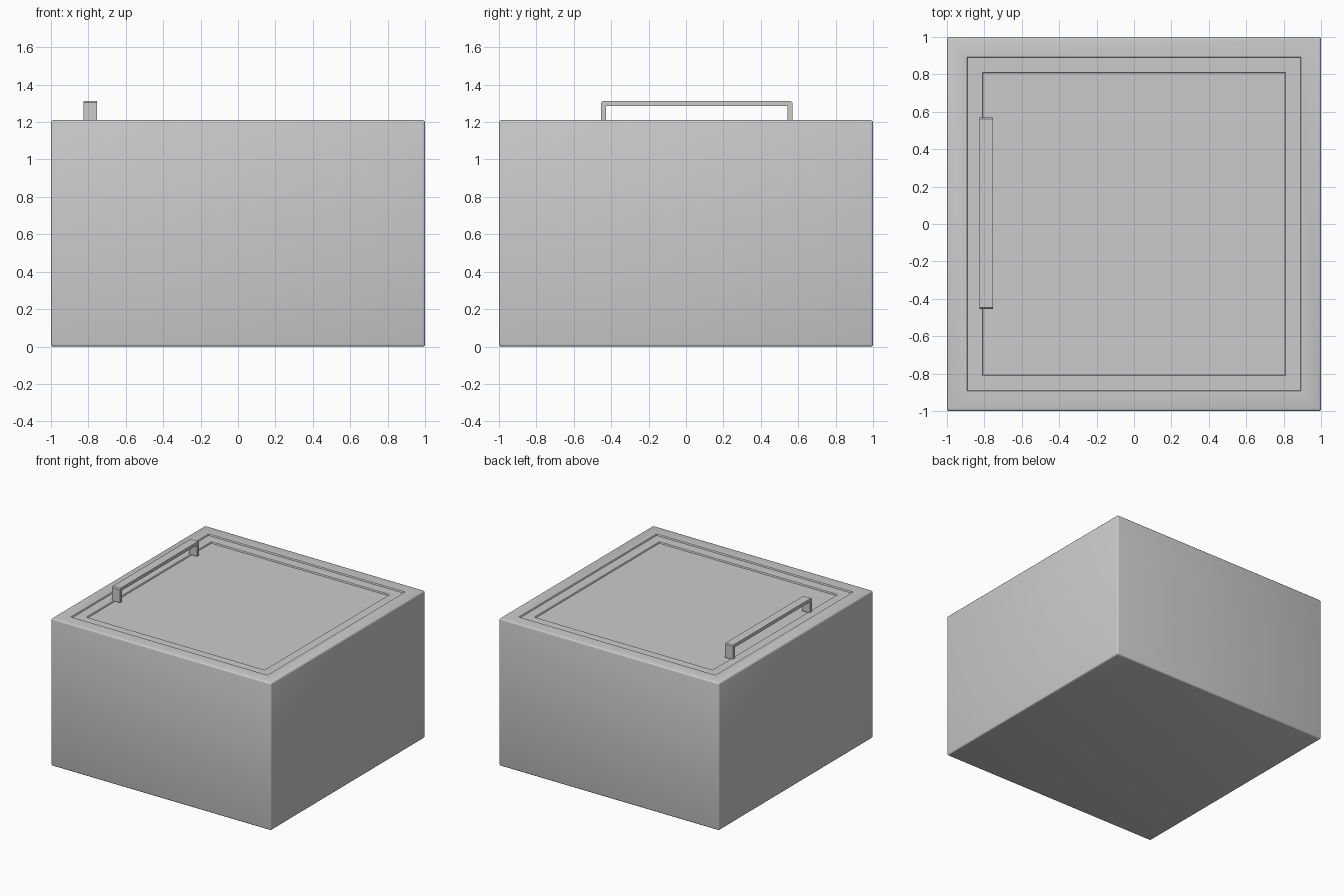
import bpy, bmesh, math

if "Cube" in bpy.data.objects:
    bpy.data.objects.remove(bpy.data.objects["Cube"])


def finish(bm, name):
    bmesh.ops.recalc_face_normals(bm, faces=bm.faces[:])
    mesh = bpy.data.meshes.new(name)
    bm.to_mesh(mesh)
    bm.free()
    obj = bpy.data.objects.new(name, mesh)
    bpy.context.collection.objects.link(obj)
    bpy.ops.object.select_all(action='DESELECT')
    obj.select_set(True)
    bpy.context.view_layer.objects.active = obj
    bpy.ops.object.shade_smooth_by_angle(angle=math.radians(40))
    return obj


# Chest body with softened edges
TOP, SOFT = 1.21, 0.012
bm = bmesh.new()
bmesh.ops.create_cube(bm, size=1)
for v in bm.verts:
    v.co = (v.co.x * 2, v.co.y * 2, (v.co.z + 0.5) * TOP)
bmesh.ops.bevel(bm, geom=bm.edges[:], offset=SOFT, offset_type='OFFSET',
                segments=3, profile=0.5, affect='EDGES')

# Two shallow steps in the top: hatch frame, then sunken panel
bm.normal_update()
top = max((f for f in bm.faces if f.normal.z > 0.99), key=lambda f: f.calc_area())


def inset(width, drop=0.0):
    bmesh.ops.inset_individual(bm, faces=[top], thickness=width, depth=-drop)


inset(0.145 - SOFT)
inset(0.003, 0.002)
inset(0.002, 0.009)
inset(0.112)
inset(0.003, 0.002)
inset(0.002, 0.009)
finish(bm, "chest_body")

# Handle: flat U-shaped strap swept across its width
Y0, Y1, Z0, Z1, T, C = -0.455, 0.57, 1.195, 1.312, 0.026, 0.008
profile = [(Y0, Z0), (Y0, Z1 - C), (Y0 + C, Z1), (Y1 - C, Z1), (Y1, Z1 - C),
           (Y1, Z0), (Y1 - T, Z0), (Y1 - T, Z1 - T), (Y0 + T, Z1 - T), (Y0 + T, Z0)]
bm = bmesh.new()
face = bm.faces.new([bm.verts.new((-0.825, y, z)) for y, z in profile])
ext = bmesh.ops.extrude_face_region(bm, geom=[face])
bmesh.ops.translate(bm, vec=(0.07, 0, 0),
                    verts=[g for g in ext["geom"] if isinstance(g, bmesh.types.BMVert)])
finish(bm, "lid_handle")
